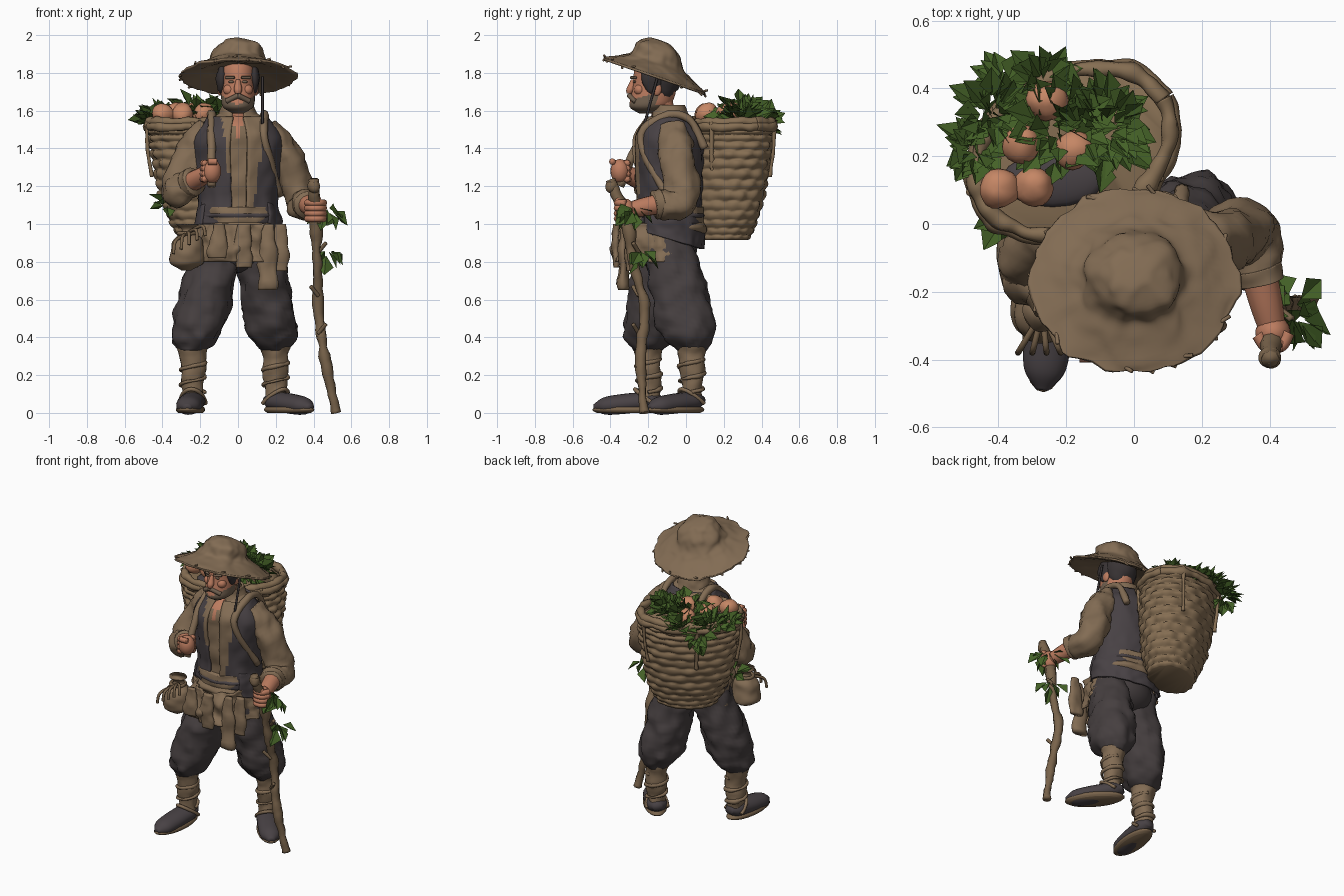
import bpy, bmesh, random
from math import sin, cos, pi, radians
from mathutils import Vector, noise

random.seed(4)
cube = bpy.data.objects.get("Cube")
if cube:
    bpy.data.objects.remove(cube)


def material(name, *rgb):
    mat = bpy.data.materials.new(name)
    mat.use_nodes = True
    mat.diffuse_color = (*rgb, 1)
    mat.node_tree.nodes["Principled BSDF"].inputs["Base Color"].default_value = (*rgb, 1)
    return mat


LINEN = material("linen", .225, .15, .088)
DARK = material("dark_cloth", .064, .053, .058)
TROUSER = material("trouser_cloth", .06, .049, .05)
SKIN = material("skin", .5, .2, .115)
ROOT = material("root_vegetable", .56, .24, .13)
LEAF = material("leaf_green", .058, .12, .02)
HAIR = material("hair", .04, .033, .034)
BEARD = material("beard", .17, .12, .08)
WOOD = material("wood", .19, .125, .07)
WICKER = material("wicker", .235, .155, .085)
BODY = Vector((0, -.09, 0))
CIRCLE = [(cos(k * pi / 16), sin(k * pi / 16)) for k in range(33)]
SIDES = (("right", -1), ("left", 1))


def finish(bm, name, mat, smooth=True):
    bmesh.ops.recalc_face_normals(bm, faces=bm.faces)
    mesh = bpy.data.meshes.new(name)
    bm.to_mesh(mesh)
    bm.free()
    mesh.materials.append(mat)
    mesh.polygons.foreach_set("use_smooth", [smooth] * len(mesh.polygons))
    ob = bpy.data.objects.new(name, mesh)
    bpy.context.collection.objects.link(ob)
    return ob


def curve(keys, t):
    """Point on a smooth curve through evenly spaced keys."""
    last = len(keys) - 1
    i = min(int(t * last), last - 1)
    f = t * last - i
    a, b, c, d = (keys[min(max(i + step, 0), last)] for step in (-1, 0, 1, 2))
    return b + ((c - a) * f + (a*2 - b*5 + c*4 - d) * f*f + (b*3 - a - c*3 + d) * f*f*f) / 2


def crease(point):
    return noise.noise(point * 11) + noise.noise(point * 23) / 2


def sweep(name, mat, path, radii, squash=1, wrinkle=0, arc=None, flat=False, slope=0, ripple=None, rings=0):
    """Skin of elliptical rings along a path; flat keeps every ring level, arc leaves it open."""
    path = [Vector(p) for p in path]
    rings = rings or 5 * max(len(path), len(radii))
    segs = max(8, int(max(radii) * 280))
    columns = segs + 1 if arc else segs
    start, end = [radians(a) for a in arc] if arc else (0, 2 * pi)
    bm = bmesh.new()
    across, along, rows = Vector((1, 0, 0)), Vector((0, 1, 0)), []
    for i in range(rings + 1):
        t = i / rings
        centre, radius = curve(path, t), curve(radii, t)
        if not flat:
            way = (curve(path, min(t + .01, 1)) - curve(path, max(t - .01, 0))).normalized()
            if abs(way.dot(across)) > .95:
                across = way.orthogonal()
            across = (across - way * across.dot(way)).normalized()
            along = way.cross(across)
        row = []
        for j in range(columns):
            a = start + (end - start) * j / segs
            out = (across * cos(a) + along * sin(a) * squash) * radius
            if ripple:
                out *= 1 + ripple(a, t)
            p = centre + out
            p.z += slope * out.y
            p += out.normalized() * wrinkle * crease(p)
            row.append(bm.verts.new(p))
        rows.append(row)
    for low, high in zip(rows, rows[1:]):
        for j in range(segs):
            k = (j + 1) % columns
            bm.faces.new((low[j], low[k], high[k], high[j]))
    if not arc:
        bm.faces.new(rows[0])
        bm.faces.new(rows[-1])
    ob = finish(bm, name, mat)
    if arc:
        ob.modifiers.new("thickness", "SOLIDIFY").thickness = .014
    return ob


def rope(name, mat, path, radius, wrinkle=0):
    return sweep(name, mat, path, (radius, radius), wrinkle=wrinkle)


def column(name, mat, low, high, radii, squash=.8, centre=BODY, wrinkle=.014, **options):
    """Upright part between two heights."""
    path = [(centre.x, centre.y, z) for z in (low, high)]
    return sweep(name, mat, path, radii, squash, wrinkle, flat=True, **options)


def blob(name, mat, centre, size, wrinkle=0):
    bm = bmesh.new()
    bmesh.ops.create_uvsphere(bm, u_segments=18, v_segments=12, radius=1)
    for v in bm.verts:
        v.co = [c + r * s for c, r, s in zip(centre, v.co, size)]
        v.co += v.normal * wrinkle * crease(v.co)
    return finish(bm, name, mat)


def paint(ob, mat, rule):
    ob.data.materials.append(mat)
    for face in ob.data.polygons:
        if rule(face.center):
            face.material_index = len(ob.data.materials) - 1


def leaves(name, centre, spread, count, length=.09, droop=0):
    """Bunch of folded leaves bursting outwards."""
    bm = bmesh.new()
    for _ in range(count):
        way = Vector((random.uniform(-1, 1), random.uniform(-1, 1), random.random() - droop)).normalized()
        root = Vector(centre) + way * spread * random.uniform(.3, 1)
        spine = way * length * random.uniform(.7, 1.2)
        side = way.cross(Vector((random.random(), random.random(), 1))).normalized() * spine.length * .4
        lift = side.cross(way) / 3
        middle = root + spine / 2
        corners = root, middle + side + lift, root + spine - lift, middle - side + lift, middle - lift / 2
        base, right, tip, left, fold = [bm.verts.new(p) for p in corners]
        bm.faces.new((base, right, tip, fold))
        bm.faces.new((base, fold, tip, left))
    return finish(bm, name, LEAF, False)


# Legs, wraps and shoes
for (side, s), ankle, turn in zip(SIDES, (Vector((-.24, -.2, .33)), Vector((.2, .03, .33))), (-6, 40)):
    hip = Vector((s * .09, -.11, .97))
    sweep(side + "_trouser", TROUSER, (hip, hip.lerp(ankle, .55), ankle), (.11, .12, .135, .14, .13, .07),
          1.1, wrinkle=.026, flat=True)
    column(side + "_leg_wrap", LINEN, .07, .35, (.055, .06, .066, .08), 1, ankle)
    rope(side + "_wrap_cord", LINEN, [(ankle.x + .065 * cos(a), ankle.y + .065 * sin(a), .11 + a / 80)
         for a in range(15)], .011, .008)
    shoe = sweep(side + "_shoe", DARK, ((0, .07, .07), (0, -.29, .03)), (.03, .065, .07, .07, .06, .02), .75)
    sole = column(side + "_sole", WOOD, 0, .03, (.065, .075, .07), 2.5, Vector((0, -.11, 0)), 0)
    tie = rope(side + "_shoe_tie", LINEN, [(.066 * c, .03 - .1 * h, .05 + .075 * h) for c, h in CIRCLE[:17]], .011)
    for ob in (shoe, sole, tie):
        ob.location, ob.rotation_euler.z = (ankle.x, ankle.y, 0), radians(turn)
blob("hips", TROUSER, (0, -.1, .87), (.19, .16, .13))

# Shirt, vest and skirts
shirt = column("shirt", LINEN, .93, 1.6, (.19, .19, .2, .21, .2, .08))
paint(shirt, SKIN, lambda c: c.y < -.13 and abs(c.x) < (c.z - 1.46) * .35)
vest = column("vest", DARK, 1, 1.57, (.225, .215, .225, .235, .15), arc=(-78, 260))
paint(vest, LINEN, lambda c: c.y < -.12 and abs(c.x - .03) < .04 + (c.z - 1) * .14)
column("vest_tail", DARK, .92, 1.08, (.235, .23, .215), arc=(-45, 215), slope=-.28)
column("collar", LINEN, 1.53, 1.63, (.13, .1, .085), 1, arc=(-72, 252))
column("sash", LINEN, 1, 1.09, (.2, .205, .2), .92)
column("sash_trim", DARK, 1.03, 1.06, (.2, .21, .2), .92)
column("belt", LINEN, .95, 1.01, (.2, .22, .2), .92)
column("apron", LINEN, .8, 1, (.235, .22, .2), 1.1, BODY * 1.4, .04, arc=(-205, 25))
for x, low in ((.16, .65), (.03, .77), (-.1, .82), (.22, .75)):
    column("hanging_cloth", LINEN, low, 1, (.045, .05, .03), .5, Vector((x, 1.5 * x * x - .37, 0)), .02)

# Arms, sleeves, hands and pack straps
elbows = Vector((-.32, -.12, 1.18)), Vector((.34, -.03, 1.13))
hands = Vector((-.14, -.35, 1.28)), Vector((.41, -.32, 1.07))
strap_ends = (-.14, -.35, 1.2), (.22, -.1, 1.15)
for (side, s), elbow, hand, strap_end, grip in zip(SIDES, elbows, hands, strap_ends, (-2.4, 0)):
    sweep(side + "_sleeve", LINEN, ((s * .15, -.07, 1.51), (s * .24, -.05, 1.38), elbow, elbow.lerp(hand, .4)),
          (.07, .085, .09, .09, .085, .065), wrinkle=.025)
    rope(side + "_cuff", LINEN, (elbow.lerp(hand, .33), elbow.lerp(hand, .48)), .074, .014)
    sweep(side + "_forearm", SKIN, (elbow.lerp(hand, .3), hand), (.055, .05, .038))
    blob(side + "_hand", SKIN, hand, (.052, .05, .064))
    for row in range(4):
        rope(side + "_finger", SKIN, [hand + Vector((.046 * cos(grip - bend), .046 * sin(grip - bend),
             .028 * row - .042)) for bend in (0, 1, 2, 3)], .018)
    rope(side + "_thumb", SKIN, [hand + Vector((x, -.04, .05)) for x in (.03, -.02)], .018)
    rope(side + "_strap", LINEN, [(s * .14, y, z) for y, z in ((.1, 1.4), (.02, 1.55), (-.1, 1.575), (-.24, 1.45))]
         + [strap_end], .022, .006)

# Head, face and hair
sweep("neck", SKIN, ((0, -.1, 1.5), (0, -.14, 1.68)), (.08, .065, .065), flat=True)
head = sweep("head", SKIN, ((0, -.21, 1.585), (0, -.17, 1.7), (0, -.16, 1.89)), (.03, .08, .09, .09, .085, .05),
             1.28, flat=True, rings=40)
paint(head, BEARD, lambda c: c.y < -.15 and c.z < 1.63 + abs(c.x) * .6)
for s in (-1, 1):
    blob("ear", SKIN, (s * .095, -.155, 1.715), (.014, .026, .036))
    blob("eye", BEARD, (s * .036, -.273, 1.753), (.016, .008, .007))
    rope("brow", BEARD, [(s * x, -.3 + x / 2, 1.775) for x in (.02, .065)], .008)
    rope("moustache", BEARD, [(s * x, -.3 + x / 2, 1.68 - x / 2) for x in (0, .06)], .014)
    blob("cheek", SKIN, (s * .045, -.245, 1.71), (.034, .03, .03))
    blob("sideburn", HAIR, (s * .088, -.18, 1.77), (.024, .055, .08), .012)
sweep("nose", SKIN, ((0, -.28, 1.765), (0, -.3, 1.69)), (.011, .016, .022, .014), flat=True)
blob("hair_back", HAIR, (0, -.125, 1.765), (.1, .1, .11), .02)
rope("chin_cord", HAIR, ((.13, -.15, 1.78), (.13, -.22, 1.53)), .007)

# Straw hat, tilted back
heights, widths = (.03, -.01, 0, .01, .05, .08, .14, .18, .187), (.12, .285, .305, .285, .2, .155, .13, .07, .01)
hat = [sweep("straw_hat", LINEN, [(0, -z / 6, z) for z in heights], widths, .94, .02, flat=True)]
for _ in range(16):
    a = random.uniform(0, 2 * pi)
    edge = Vector((.29 * cos(a), .27 * sin(a), 0))
    tip = edge + Vector((cos(a + 1), sin(a + 1), random.uniform(-.6, .6))) * .035
    hat.append(rope("loose_straw", LINEN, (edge, tip), .006))
for ob in hat:
    ob.location, ob.rotation_euler.x = (0, -.165, 1.785), radians(-19)


# Woven pack basket, leaning outwards
def weave(angle, t):
    row = t * 13
    return .045 * abs(sin(pi * row)) + .022 * cos(15 * angle + pi * int(row))


OVAL = .72
lean = Vector((.02, -.045, .915)), Vector((0, 0, 1.5))
basket = [sweep("basket", WICKER, lean, (.18, .25, .295, .31), OVAL, .01, flat=True, ripple=weave, rings=104)]
for z, width in ((1.515, .315), (1.54, .305)):
    basket.append(rope("basket_rim", WICKER, [(width * c, width * OVAL * s, z) for c, s in CIRCLE], .025, .014))
for c, s in CIRCLE[3::6]:
    basket.append(rope("basket_stake", WICKER, [(r * c, r * OVAL * s, z) for r, z in
                  ((.3, 1.25), (.325, 1.4), (.33, 1.54))], .012, .006))
for ob in basket:
    ob.location, ob.rotation_euler.z = (-.18, .215, 0), radians(30)
blob("basket_lining", DARK, (-.24, .13, 1.5), (.15, .08, .03))

# Vegetables and greens in the basket
for x, y in ((-.26, .36), (-.33, .24), (-.18, .22), (-.4, .1), (-.29, .11)):
    blob("root_vegetable", ROOT, (x, y, 1.585), (.06, .06, .055), .012)
for x, y, spread in ((-.09, .28, .1), (-.22, .28, .12), (-.42, .32, .07), (-.27, .42, .04), (-.47, .22, .04)):
    leaves("greens", (x, y, 1.53), spread, int(spread * 700))
leaves("greens_hanging", (-.38, .4, 1.5), .06, 20, droop=.8)
leaves("greens_side", (-.38, .02, 1.1), .03, 8, droop=.5)

# Belt pouch
pouch = Vector((-.27, -.26, .95))
column("pouch", LINEN, .755, 1, (.03, .09, .09, .08, .035, .06), .95, pouch)
rope("pouch_cord", WOOD, [pouch + Vector((c, s, 0)) * .045 for c, s in CIRCLE], .011)
for k in range(5):
    fall = Vector((.08 - .035 * k, -.1, .04 - .02 * k))
    rope("pouch_fringe", WOOD, (pouch, pouch + fall, pouch + fall * 1.2 - Vector((0, 0, .06))), .009)

# Walking staff with leaves
sweep("staff", WOOD, ((.4, -.4, 1.235), (.41, -.32, 1.03), (.42, -.28, .8), (.425, -.22, .55), (.46, -.24, .28),
      (.52, -.22, 0)), (.028, .03, .027, .03, .028, .025), wrinkle=.014, rings=60)
blob("staff_knob", WOOD, (.4, -.395, 1.2), (.036, .036, .035), .01)
for z, s in ((.85, 1), (.62, -1), (.42, 1)):
    rope("staff_twig", WOOD, ((.425, -.25, z), (.425 + s * .04, -.28, z + .05)), .011)
leaves("staff_leaves_upper", (.47, -.27, 1.09), .05, 10, .12, 1.1)
leaves("staff_leaves_lower", (.47, -.24, .87), .05, 8, .12, 1.4)
